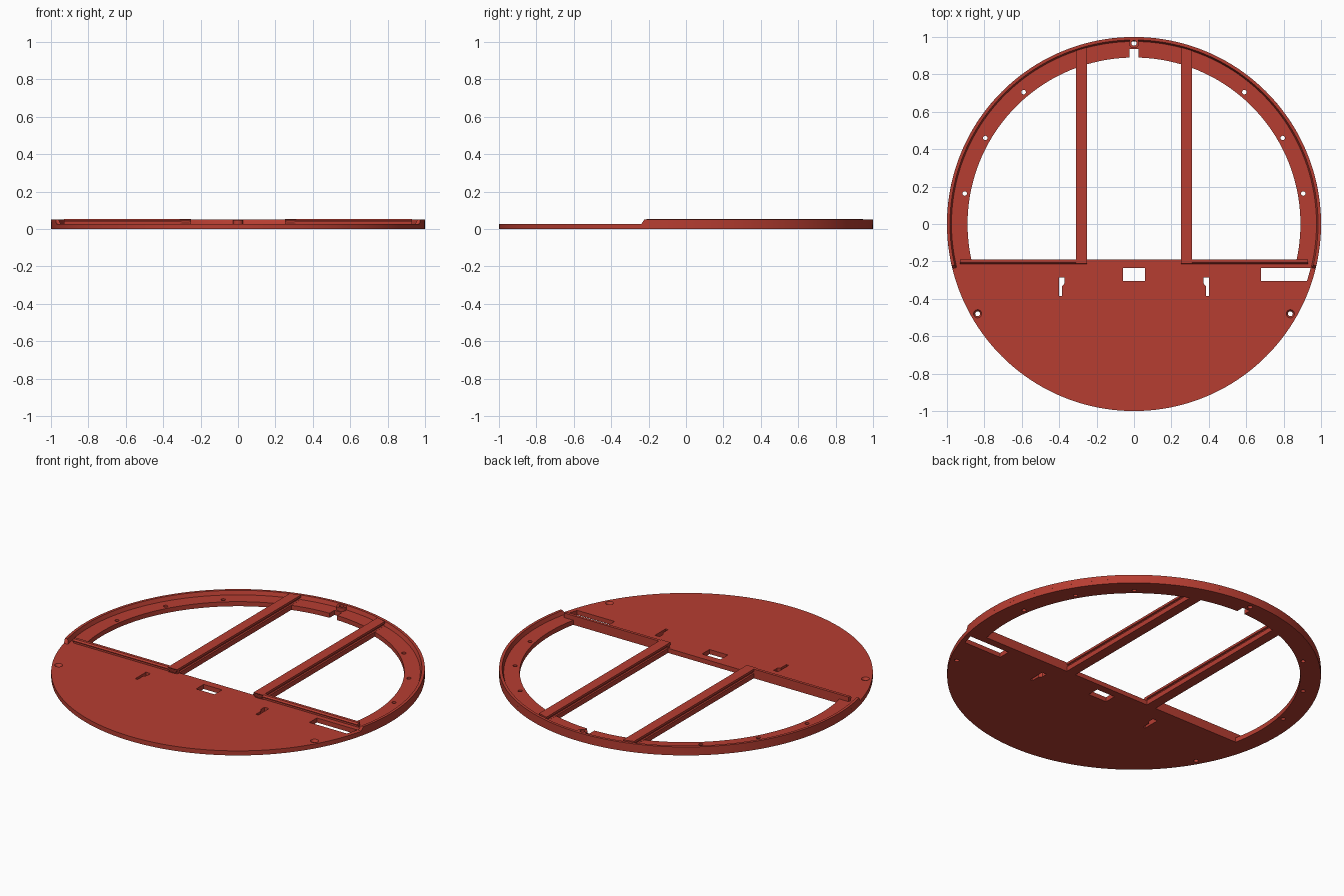
import bpy, bmesh, math
from math import sin, cos, pi, radians

if "Cube" in bpy.data.objects:
    bpy.data.objects.remove(bpy.data.objects["Cube"])

PLATE, RIM, BAR = 0.027, 0.05, 0.054
red = bpy.data.materials.new("brick red")
red.diffuse_color = (0.47, 0.047, 0.031, 1)
red.use_nodes = True
red.node_tree.nodes["Principled BSDF"].inputs["Base Color"].default_value = red.diffuse_color


def finish(name, mesh):
    ob = bpy.data.objects.new(name, mesh)
    bpy.context.collection.objects.link(ob)
    mesh.materials.clear()
    mesh.materials.append(red)
    bpy.ops.object.select_all(action='DESELECT')
    ob.select_set(True)
    bpy.context.view_layer.objects.active = ob
    bpy.ops.object.shade_smooth_by_angle(angle=radians(25))
    return ob


def arc(r, a0, a1, n, cx=0, cy=0):
    return [(cx + r * cos(a0 + (a1 - a0) * i / n),
             cy + r * sin(a0 + (a1 - a0) * i / n)) for i in range(n + 1)]


def circle(r, cx, cy, n=20):
    return arc(r, 0, 2 * pi, n, cx, cy)[:-1]


def plate(name, outlines, z0, z1):
    """Flat sheet: first outline is the edge, the others are openings."""
    cu = bpy.data.curves.new(name, 'CURVE')
    cu.dimensions, cu.fill_mode = '2D', 'BOTH'
    cu.extrude = (z1 - z0) / 2
    for pts in outlines:
        sp = cu.splines.new('POLY')
        sp.points.add(len(pts) - 1)
        for p, (x, y) in zip(sp.points, pts):
            p.co = (x, y, 0, 1)
        sp.use_cyclic_u = True
    tmp = bpy.data.objects.new(name, cu)
    bpy.context.collection.objects.link(tmp)
    bpy.context.view_layer.update()
    mesh = bpy.data.meshes.new_from_object(
        tmp.evaluated_get(bpy.context.evaluated_depsgraph_get()))
    bpy.data.objects.remove(tmp)
    bm = bmesh.new()
    bm.from_mesh(mesh)
    bmesh.ops.translate(bm, verts=bm.verts, vec=(0, 0, (z0 + z1) / 2))
    bmesh.ops.remove_doubles(bm, verts=bm.verts, dist=1e-5)
    bmesh.ops.recalc_face_normals(bm, faces=bm.faces)
    bm.to_mesh(mesh)
    bm.free()
    return finish(name, mesh)


def loft(name, rings, closed=False):
    """Join equal rings of points; cap the ends unless closed."""
    bm = bmesh.new()
    vs = [[bm.verts.new(p) for p in ring] for ring in rings]
    n, k = len(vs), len(vs[0])
    for i in range(n if closed else n - 1):
        a, b = vs[i], vs[(i + 1) % n]
        for j in range(k):
            bm.faces.new((a[j], a[(j + 1) % k], b[(j + 1) % k], b[j]))
    if not closed:
        bm.faces.new(vs[0])
        bm.faces.new(vs[-1])
    bmesh.ops.recalc_face_normals(bm, faces=bm.faces)
    mesh = bpy.data.meshes.new(name)
    bm.to_mesh(mesh)
    bm.free()
    return finish(name, mesh)


def lathe(name, profile, cx=0, cy=0, n=24):
    rings = [[(cx + r * cos(2 * pi * i / n), cy + r * sin(2 * pi * i / n), z)
              for r, z in profile] for i in range(n)]
    return loft(name, rings, True)


# Base plate: round edge, large opening with a notch, slots and screw holes
a = math.asin(-0.19 / 0.89)
b = math.acos(0.025 / 0.89)
opening = (arc(0.89, a, b, 48) + [(0.025, 0.935), (-0.025, 0.935)]
           + arc(0.89, pi - b, pi - a, 48))
outlines = [circle(1, 0, 0, 160), opening,
            [(-0.06, -0.305), (0.06, -0.305), (0.06, -0.235), (-0.06, -0.235)],
            [(0.68, -0.305), (0.925, -0.305), (0.945, -0.235), (0.68, -0.235)],
            circle(0.014, 0, 0.967)]
key = [(0.372, -0.285), (0.402, -0.285), (0.402, -0.385),
       (0.386, -0.385), (0.386, -0.335), (0.372, -0.318)]
for s in (-1, 1):
    outlines.append([(s * x, y) for x, y in key])
    for x, y in ((0.59, 0.705), (0.795, 0.46), (0.905, 0.163)):
        outlines.append(circle(0.012, s * x, y))
    outlines.append(circle(0.022, s * 0.836, -0.48, 24))
plate("base_plate", outlines, 0, PLATE)

# Raised rim with a sloping inner wall, ending in slanted tips
profile = [(0.975, PLATE - 0.002), (0.984, RIM), (1, RIM), (1, PLATE - 0.002)]
a0, n = radians(-13.9), 112
rings = []
for i in range(n + 1):
    ring = []
    for r, z in profile:
        lean = 0.018 if z == RIM else 0
        t = a0 + lean + (pi - 2 * (a0 + lean)) * i / n
        ring.append((r * cos(t), r * sin(t), z))
    rings.append(ring)
loft("raised_rim", rings)

# Boss around the rear hole
lathe("rear_boss", [(0.014, PLATE - 0.002), (0.014, RIM - 0.002),
                    (0.027, RIM - 0.002), (0.027, PLATE - 0.002)], 0, 0.967)

for s, side in ((-1, "left"), (1, "right")):
    # Countersunk screw seats
    lathe(side + "_screw_seat", [(0.022, PLATE), (0.013, 0.013), (0.013, 0),
                                 (0.022, 0)], s * 0.836, -0.48)

    # Long rail with a groove along both sides
    half = [(0.03, 0), (0.03, 0.028), (0.022, 0.03), (0.022, 0.039),
            (0.03, 0.041), (0.03, BAR)]
    section = half + [(-x, z) for x, z in reversed(half)]
    front = [(s * (0.28 + x), -0.212 if z > 0.026 else -0.19, z)
             for x, z in section]
    back = [(s * (0.28 + x), math.sqrt(0.978 ** 2 - (0.28 + x) ** 2), z)
            for x, z in section]
    loft(side + "_rail", [front, back])

    # Cross rail on the plate edge, grooved on its front
    lip = [(-0.19, 0.02), (-0.19, BAR), (-0.207, BAR), (-0.215, 0.046),
           (-0.215, 0.041), (-0.205, 0.039), (-0.205, 0.02)]
    loft(side + "_cross_rail", [[(s * x, y, z) for y, z in lip]
                                for x in (0.25, 0.93)])
